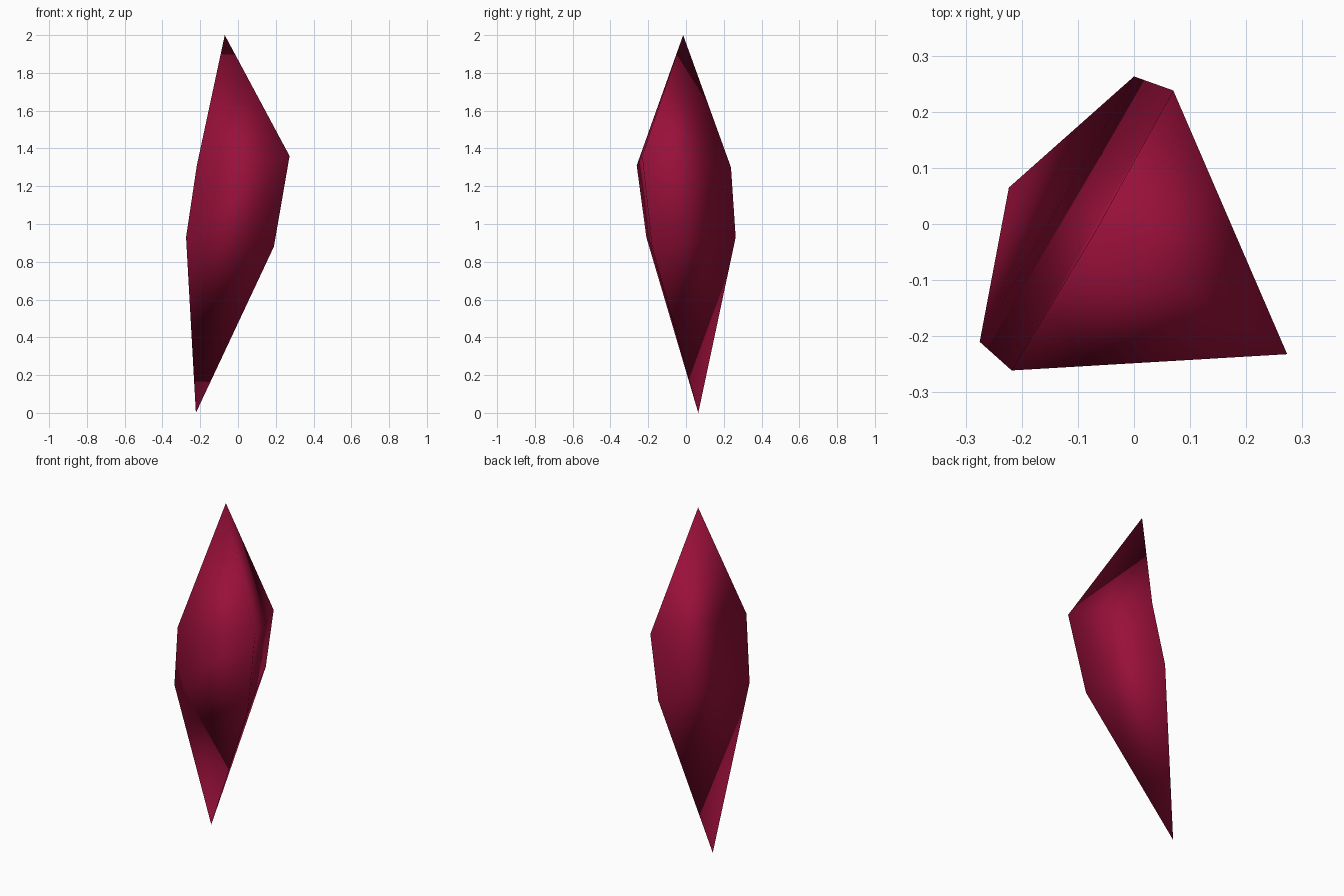
import bpy, bmesh

if "Cube" in bpy.data.objects:
    bpy.data.objects.remove(bpy.data.objects["Cube"])

# crimson crystal: two skewed triangular rings between a top and a bottom tip
mat = bpy.data.materials.new("crimson")
mat.diffuse_color = (0.32, 0.005, 0.043, 1)
mat.use_nodes = True
mat.node_tree.nodes["Principled BSDF"].inputs["Base Color"].default_value = mat.diffuse_color

TOP = (-0.07, -0.015, 2.0)
BOTTOM = (-0.223, 0.065, 0.0)
UPPER = [(0.273, -0.232, 1.36), (0.07, 0.238, 1.30), (-0.218, -0.261, 1.31)]
LOWER = [(0.19, -0.18, 0.88), (0.0, 0.263, 0.93), (-0.275, -0.21, 0.93)]

bm = bmesh.new()
top, bottom = bm.verts.new(TOP), bm.verts.new(BOTTOM)
up = [bm.verts.new(p) for p in UPPER]
low = [bm.verts.new(p) for p in LOWER]

# upper point, waist band and lower point
for i in range(3):
    j = (i + 1) % 3
    bm.faces.new((up[i], up[j], top))
    bm.faces.new((low[i], low[j], up[j], up[i]))
    bm.faces.new((low[j], low[i], bottom))
bmesh.ops.recalc_face_normals(bm, faces=bm.faces)
for f in bm.faces:
    f.smooth = True

mesh = bpy.data.meshes.new("crystal")
bm.to_mesh(mesh)
bm.free()
mesh.materials.append(mat)
crystal = bpy.data.objects.new("crystal", mesh)
bpy.context.collection.objects.link(crystal)
